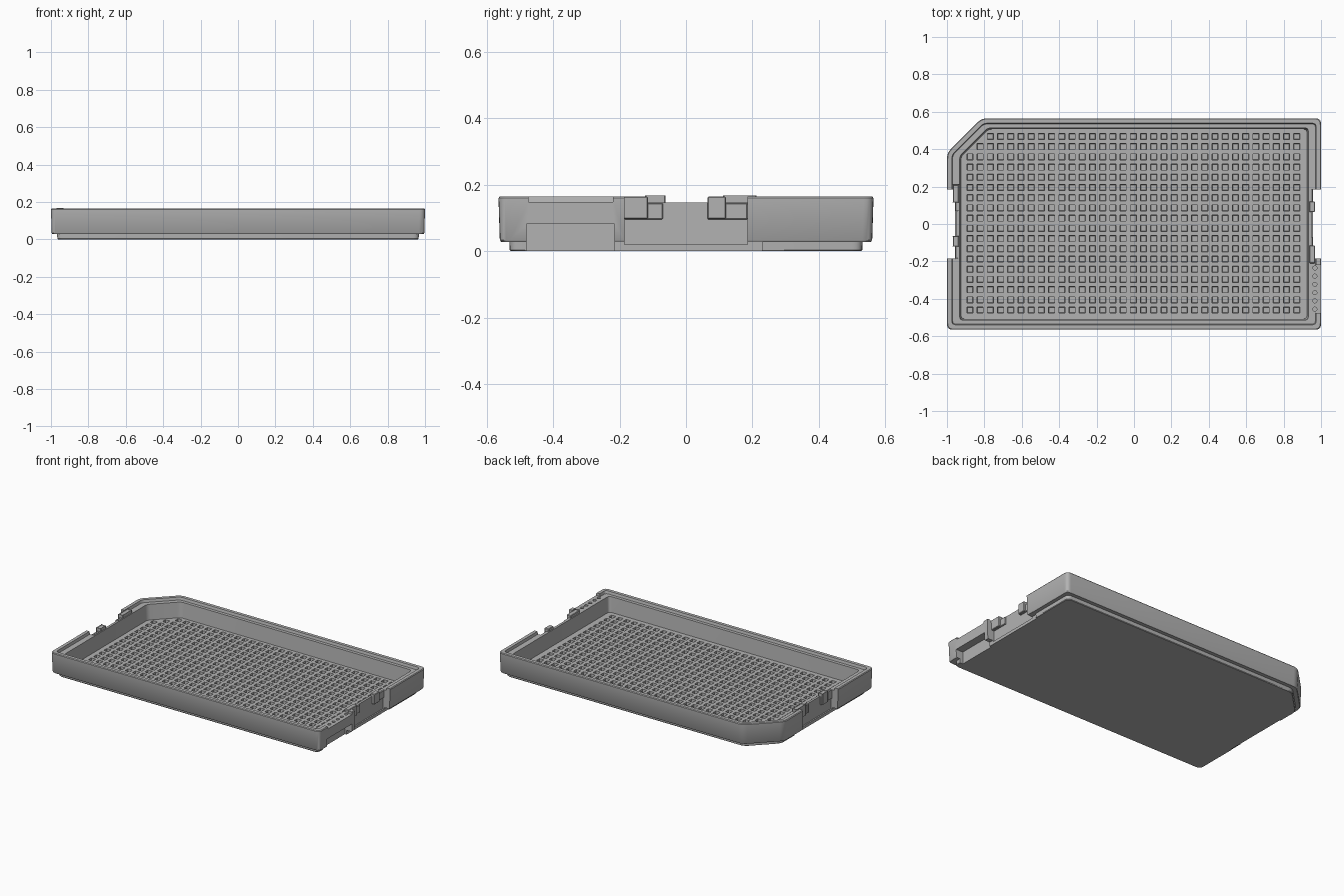
import bpy, bmesh
from mathutils import Vector

if "Cube" in bpy.data.objects:
    bpy.data.objects.remove(bpy.data.objects["Cube"], do_unlink=True)

HALF_X, HALF_Y = 1.0, 0.565
PITCH, COLS, ROWS, POCKET = 0.0546, 33, 18, 0.0165
FLOOR, LEDGE, TOP = 0.045, 0.147, 0.165

grey = bpy.data.materials.new("matte grey plastic")
grey.use_nodes = True
COLOR = (0.45, 0.45, 0.45, 1)
grey.diffuse_color = COLOR
grey.node_tree.nodes["Principled BSDF"].inputs["Base Color"].default_value = COLOR


def finish(name, bm):
    mesh = bpy.data.meshes.new(name)
    bm.to_mesh(mesh)
    bm.free()
    mesh.materials.append(grey)
    obj = bpy.data.objects.new(name, mesh)
    bpy.context.collection.objects.link(obj)
    return obj


def add_box(bm, x, y, z):
    verts = bmesh.ops.create_cube(bm, size=1)["verts"]
    for v in verts:
        v.co = Vector([(a + b) / 2 + c * (b - a) for (a, b), c in zip((x, y, z), v.co)])


def outline(ix, iy, radius, steps=5):
    """Rounded rectangle with one clipped corner, inset from the full footprint."""
    x, y = HALF_X - ix, HALF_Y - iy
    c = 0.185 - 0.586 * (ix + iy) / 2
    corners = [Vector(p) for p in ((-x, -y), (x, -y), (x, y), (-x + c, y), (-x, y - c))]
    points = []
    for i, p in enumerate(corners):
        a = p + (corners[i - 1] - p).normalized() * radius
        b = p + (corners[(i + 1) % 5] - p).normalized() * radius
        for s in range(steps + 1):
            t = s / steps
            points.append(a * (1 - t) ** 2 + p * 2 * t * (1 - t) + b * t * t)
    return points


# Tray body: foot, outer wall, stacking lip, ledge and cavity as one loft
sections = [
    (0.037, 0.037, 0.000, 0.03), (0.034, 0.034, 0.004, 0.03),
    (0.033, 0.033, 0.028, 0.03), (0.008, 0.008, 0.028, 0.03),
    (0.004, 0.004, 0.034, 0.03), (0.000, 0.000, 0.160, 0.03),
    (0.004, 0.004, TOP, 0.03), (0.026, 0.026, TOP, 0.02),
    (0.030, 0.030, LEDGE, 0.02), (0.068, 0.051, LEDGE, 0.02),
    (0.077, 0.060, 0.018, 0.02),
]
bm = bmesh.new()
rings = [[bm.verts.new((p.x, p.y, z)) for p in outline(ix, iy, r)]
         for ix, iy, z, r in sections]
for low, high in zip(rings, rings[1:]):
    for i in range(len(low)):
        j = (i + 1) % len(low)
        bm.faces.new((low[i], low[j], high[j], high[i]))
bm.faces.new(list(reversed(rings[0])))
bm.faces.new(rings[-1])
bmesh.ops.recalc_face_normals(bm, faces=bm.faces)
body = finish("tray_body", bm)


def cut(*boxes, holes=()):
    bm = bmesh.new()
    for box in boxes:
        add_box(bm, *box)
    for x, y, z in holes:
        new = bmesh.ops.create_cone(bm, cap_ends=True, segments=16, radius1=0.011,
                                    radius2=0.011, depth=0.04)["verts"]
        bmesh.ops.translate(bm, verts=new, vec=(x, y, z))
    cutter = finish("cutter", bm)
    cutter.hide_render = True
    mod = body.modifiers.new("cut", "BOOLEAN")
    mod.operation, mod.solver, mod.object = "DIFFERENCE", "EXACT", cutter
    bpy.context.view_layer.objects.active = body
    bpy.ops.object.modifier_apply(modifier=mod.name)
    bpy.data.objects.remove(cutter, do_unlink=True)


# Handling recesses in the middle of both short sides
for s in (1, -1):
    def span(a, b):
        return tuple(sorted((s * a, s * b)))
    cut((span(0.948, 1.1), (-0.185, 0.185), (0.02, 0.3)))
    cut((span(0.957, 1.1), (-0.23, 0.23), (-0.1, 0.029)))

# Lower slot, marker shelf and marker holes on the left end
cut(((0.945, 1.1), (-0.48, -0.215), (-0.1, 0.082)))
cut(((0.94, 1.1), (-0.475, -0.22), (0.148, 0.3)))
cut(holes=[(0.967, -0.235 - 0.044 * i, 0.158) for i in range(6)])

bpy.ops.object.select_all(action="DESELECT")
body.select_set(True)
bpy.context.view_layer.objects.active = body
bpy.ops.object.shade_smooth_by_angle(angle=0.6)

# Floor with a grid of tapered square pockets, trimmed at the clipped corner


def grid_lines(count, centre, edge):
    mids = [centre + (i - (count - 1) / 2) * PITCH for i in range(count)]
    return [-edge] + [m + d for m in mids for d in (-POCKET, POCKET)] + [edge]


xs = grid_lines(COLS, -0.0035, 0.935)
ys = grid_lines(ROWS, 0.004, 0.52)
bm = bmesh.new()
grid = [[bm.verts.new((x, y, FLOOR)) for y in ys] for x in xs]
pockets = []
for i in range(len(xs) - 1):
    for j in range(len(ys) - 1):
        face = bm.faces.new((grid[i][j], grid[i + 1][j], grid[i + 1][j + 1], grid[i][j + 1]))
        clipped = ys[j + 1] - xs[i] > 1.29
        if i % 2 and j % 2 and not clipped:
            pockets.append(face)
bm.normal_update()
bmesh.ops.inset_individual(bm, faces=pockets, thickness=0.003, depth=-0.022)
bmesh.ops.bisect_plane(bm, geom=bm.verts[:] + bm.edges[:] + bm.faces[:],
                       plane_co=(-0.86, 0.44, 0), plane_no=(-1, 1, 0), clear_outer=True)
finish("pocket_floor", bm)

# Stacking clips: a thin plate with a raised tab, repeated by half-turn
for s, side in ((1, "left"), (-1, "right")):
    for label, plate, tab in (("long", (-0.185, -0.07), (-0.21, -0.115)),
                              ("short", (0.065, 0.185), (0.065, 0.12))):
        bm = bmesh.new()
        add_box(bm, (0.94, 0.956), plate, (0.095, LEDGE - 0.001))
        add_box(bm, (0.937, 0.968), tab, (0.097, TOP))
        for v in bm.verts:
            v.co.x *= s
            v.co.y *= s
        bmesh.ops.bevel(bm, geom=bm.edges[:], offset=0.003, segments=1, affect="EDGES")
        finish(side + "_" + label + "_clip", bm)
